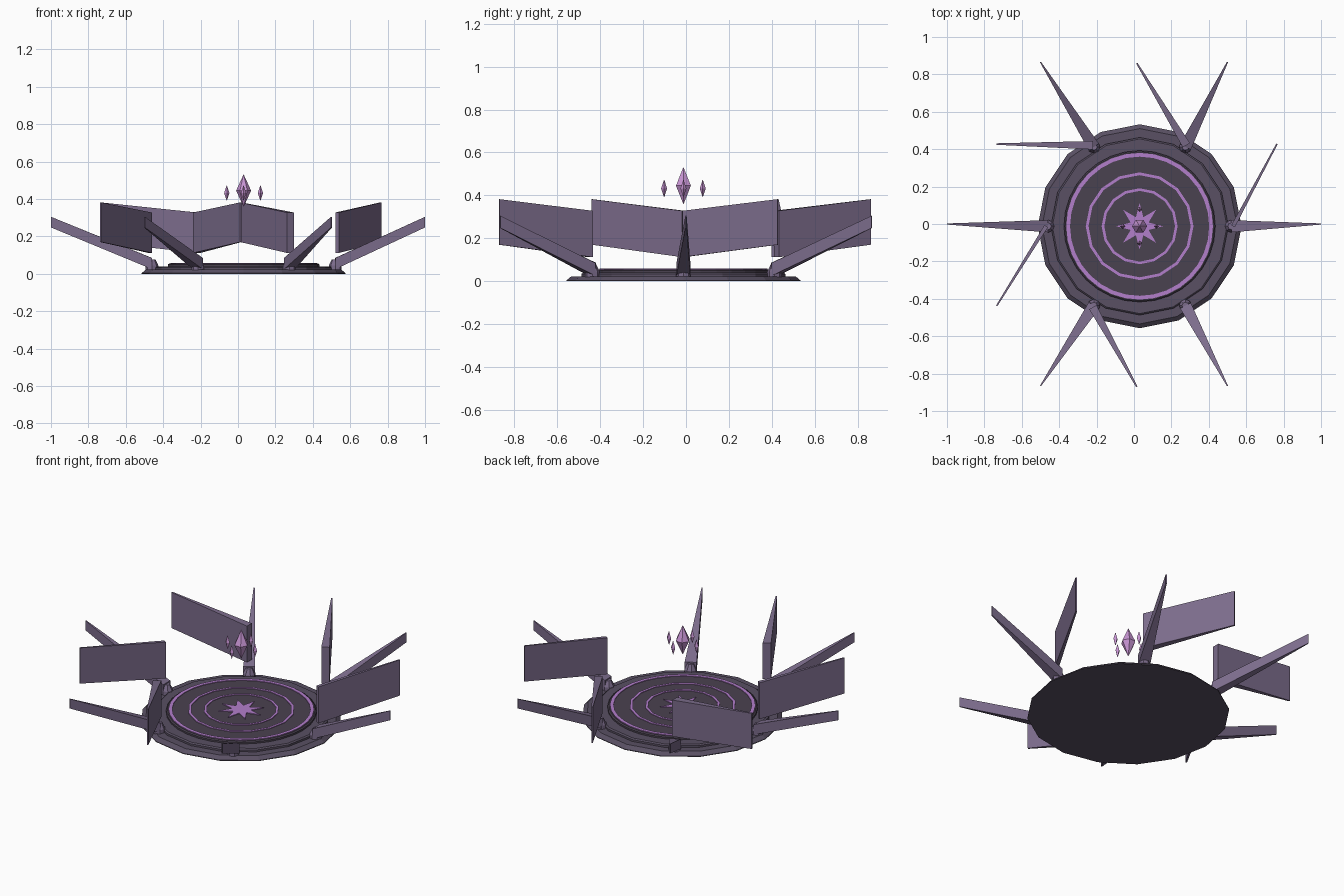
import bpy, bmesh, math
from mathutils import Vector

cube = bpy.data.objects.get("Cube")
if cube:
    bpy.data.objects.remove(cube, do_unlink=True)

CX, CY = 0.03, -0.012


def material(name, r, g, b):
    m = bpy.data.materials.new(name)
    m.use_nodes = True
    m.diffuse_color = (r, g, b, 1)
    m.node_tree.nodes["Principled BSDF"].inputs["Base Color"].default_value = (r, g, b, 1)
    return m


STONE = material("dark stone", 0.10, 0.08, 0.125)
FLOOR = material("floor stone", 0.068, 0.054, 0.08)
BLADE = material("purple grey", 0.20, 0.15, 0.26)
RUNE = material("rune violet", 0.45, 0.21, 0.60)
CRYSTAL = material("crystal pink", 0.58, 0.30, 0.66)


def make(name, verts, faces, mat, smooth=False):
    me = bpy.data.meshes.new(name)
    me.from_pydata(verts, [], faces)
    bm = bmesh.new()
    bm.from_mesh(me)
    bmesh.ops.recalc_face_normals(bm, faces=bm.faces)
    bm.to_mesh(me)
    bm.free()
    me.materials.append(mat)
    ob = bpy.data.objects.new(name, me)
    bpy.context.collection.objects.link(ob)
    if smooth:
        bpy.context.view_layer.objects.active = ob
        ob.select_set(True)
        bpy.ops.object.shade_smooth_by_angle(angle=math.radians(35))
        ob.select_set(False)
    return ob


def lathe(name, profile, n, mat, x=CX, y=CY, closed=False, smooth=False):
    """Spin (radius, height) points; open profiles get caps."""
    verts = [(x + r * math.cos(math.tau * i / n), y + r * math.sin(math.tau * i / n), z)
             for r, z in profile for i in range(n)]
    k = len(profile)
    faces = []
    for j in range(k if closed else k - 1):
        a, b = j * n, ((j + 1) % k) * n
        faces += [(a + i, a + (i + 1) % n, b + (i + 1) % n, b + i) for i in range(n)]
    if not closed:
        faces += [tuple(range(n)), tuple(range((k - 1) * n, k * n))]
    return make(name, verts, faces, mat, smooth)


def wedge(name, start, end, width, tip, z_in, z_out):
    """Blade that narrows from a wide inner edge to a thin outer edge."""
    side = Vector((start.y - end.y, end.x - start.x)).normalized()
    verts = []
    for p, w, zs in ((start, width, z_in), (end, tip, z_out)):
        for s, z in ((-1, zs[0]), (1, zs[0]), (1, zs[1]), (-1, zs[1])):
            q = p + side * s * w / 2
            verts.append((q.x, q.y, z))
    faces = [(0, 1, 2, 3), (4, 5, 6, 7)] + [(i, (i + 1) % 4, (i + 1) % 4 + 4, i + 4) for i in range(4)]
    return make(name, verts, faces, BLADE)


def polar(cx, cy, r, a):
    return Vector((cx + r * math.cos(a), cy + r * math.sin(a)))


# Stepped round platform
lathe("platform_base", [(0.545, 0), (0.545, 0.004), (0.522, 0.023)], 16, STONE)
lathe("platform_step", [(0.475, 0.02), (0.475, 0.034), (0.467, 0.04)], 16, STONE)
lathe("platform_floor", [(0.405, 0.038), (0.405, 0.05), (0.398, 0.055)], 32, FLOOR)

# Inlaid rings
for i, (r0, r1, n) in enumerate([(0.372, 0.392, 32), (0.273, 0.288, 16), (0.189, 0.203, 16)]):
    lathe(f"rune_ring_{i + 1}", [(r0, 0.054), (r1, 0.054), (r1, 0.059), (r0, 0.059)],
          n, RUNE, closed=True)

# Eight pointed star
star = []
for z in (0.054, 0.059):
    for i in range(16):
        p = polar(CX, CY, 0.052 if i % 2 else 0.125, math.tau * i / 16)
        star.append((p.x, p.y, z))
make("rune_star", star,
     [tuple(range(16)), tuple(range(16, 32))]
     + [(i, (i + 1) % 16, (i + 1) % 16 + 16, i + 16) for i in range(16)], RUNE)


# Floating crystals
def crystal(name, x, y, r, z0, z1, n):
    mid = (z0 + z1) / 2
    lathe(name, [(0.001, z0), (r, mid), (0.001, z1)], n, CRYSTAL, x, y)


crystal("main_crystal", CX, CY, 0.04, 0.36, 0.53, 6)
for i in range(4):
    p = polar(CX, CY, 0.09, math.tau * i / 4)
    crystal(f"small_crystal_{i + 1}", p.x, p.y, 0.014, 0.392, 0.472, 4)

# Outward spikes, their feet, and the tall side panels
for i in range(6):
    a = math.tau * i / 6
    base = polar(CX, CY, 0.49, a)
    lathe(f"spike_foot_{i + 1}", [(0.034, 0.02), (0.034, 0.045), (0.018, 0.078)], 8, BLADE, base.x, base.y)
    wedge(f"spike_{i + 1}", base, polar(0, 0, 1, a), 0.065, 0.006, (0.025, 0.085), (0.248, 0.305))
    if i < 5:
        width = 0.022 if i % 3 == 0 else 0.045
        wedge(f"panel_{i + 1}", polar(CX, CY, 0.5, a), polar(0.015, -0.005, 0.865, a + math.tau / 12),
              width, 0.008, (0.112, 0.328), (0.17, 0.382))
